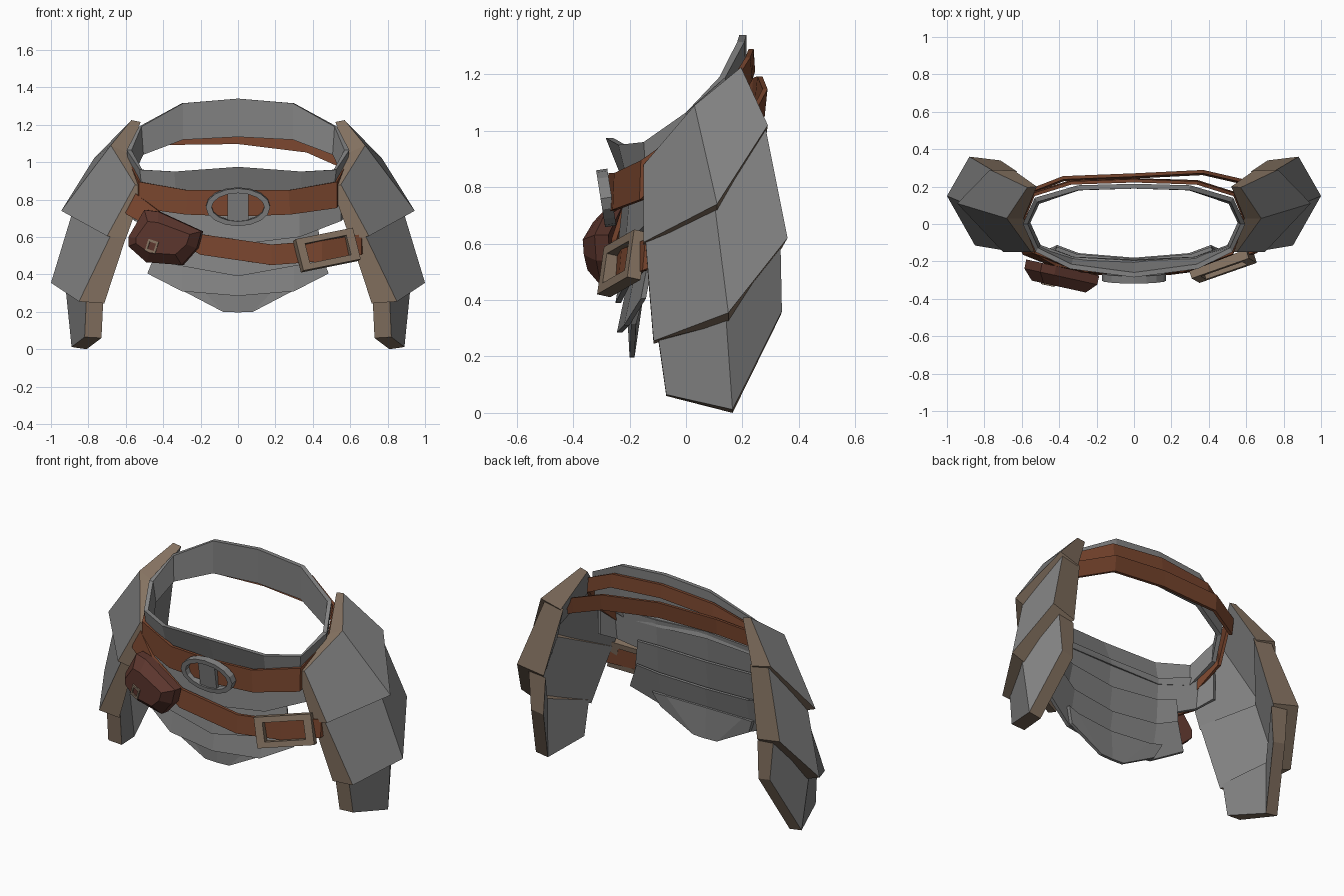
import bpy, bmesh, math
from mathutils import Vector, Matrix

if "Cube" in bpy.data.objects:
    bpy.data.objects.remove(bpy.data.objects["Cube"])


def material(name, rgb):
    m = bpy.data.materials.new(name)
    m.diffuse_color = (*rgb, 1)
    m.use_nodes = True
    m.node_tree.nodes["Principled BSDF"].inputs["Base Color"].default_value = m.diffuse_color
    return m


STEEL = material("steel grey", (0.22, 0.22, 0.22))
TAN = material("tan trim", (0.235, 0.17, 0.12))
LEATHER = material("brown leather", (0.19, 0.06, 0.027))
POUCH = material("dark leather", (0.105, 0.036, 0.026))


def finish(name, bm, mats):
    bmesh.ops.recalc_face_normals(bm, faces=bm.faces)
    me = bpy.data.meshes.new(name)
    bm.to_mesh(me)
    bm.free()
    for m in mats:
        me.materials.append(m)
    ob = bpy.data.objects.new(name, me)
    bpy.context.collection.objects.link(ob)
    return ob


def slab(name, outer, inner, mats, closed=False):
    """Thick sheet from matching outer and inner rows of points; its rim uses the last material."""
    bm = bmesh.new()
    o = [[bm.verts.new(p) for p in row] for row in outer]
    i = [[bm.verts.new(p) for p in row] for row in inner]
    rows, n = len(o), len(o[0])
    rim = len(mats) - 1
    for c in range(n if closed else n - 1):
        d = (c + 1) % n
        for r in range(rows - 1):
            for g in (o, i):
                bm.faces.new((g[r][c], g[r][d], g[r + 1][d], g[r + 1][c]))
        for r in (0, rows - 1):
            bm.faces.new((o[r][c], o[r][d], i[r][d], i[r][c])).material_index = rim
    if not closed:
        for c in (0, n - 1):
            for r in range(rows - 1):
                bm.faces.new((o[r][c], o[r + 1][c], i[r + 1][c], i[r][c])).material_index = rim
    return finish(name, bm, mats)


def inward(p, t):
    """Shift a point towards the middle of the oval waist."""
    n = Vector((p[0] / 0.36, p[1] / 0.06, 0)).normalized()
    return Vector(p) - n * t


def band(name, top, bottom, t, mat, closed=False):
    inner = [[inward(p, t) for p in row] for row in (top, bottom)]
    return slab(name, [top, bottom], inner, [mat], closed)


def mirrored(half, closed=False):
    """Points from the centre line outwards, completed on the -x side."""
    flip = [(-x, y, z) for x, y, z in half if x > 0]
    if closed:
        return half + flip[::-1]
    return flip[::-1] + half


# Waist ring, high at the back and low in front
ring_top = [(0, .215, 1.34), (.30, .207, 1.315), (.53, .14, 1.19), (.595, .0, 1.065),
            (.525, -.15, .96), (.34, -.24, .95), (0, -.285, .975)]
ring_low = [(0, .215, 1.135), (.30, .205, 1.12), (.52, .13, 1.04), (.58, .01, .94),
            (.51, -.14, .82), (.33, -.20, .79), (0, -.215, .80)]
band("waist_ring", mirrored(ring_top, True), mirrored(ring_low, True), .026, STEEL, True)

# Overlapping belly plates below the ring
band("belly_plate_top",
     mirrored([(0, -.215, .84), (.33, -.195, .83), (.56, -.11, .88), (.61, -.03, .93)]),
     mirrored([(0, -.245, .56), (.33, -.215, .60), (.55, -.125, .685), (.61, -.03, .73)]),
     .02, STEEL)
band("belly_plate_upper",
     mirrored([(0, -.205, .66), (.31, -.18, .68), (.42, -.14, .70)]),
     mirrored([(0, -.25, .39), (.33, -.22, .45), (.45, -.16, .51)]), .02, STEEL)
band("belly_plate_middle",
     mirrored([(0, -.20, .50), (.3, -.175, .52), (.42, -.13, .56)]),
     mirrored([(0, -.245, .285), (.30, -.22, .31), (.485, -.16, .405)]), .02, STEEL)
band("belly_plate_lower",
     mirrored([(0, -.21, .38), (.26, -.19, .39), (.34, -.17, .40)]),
     mirrored([(0, -.20, .197), (.08, -.20, .20), (.30, -.195, .315)]), .018, STEEL)

# Upper belt
upper = [(0, .24, 1.29), (.34, .228, 1.26), (.54, .165, 1.16), (.60, .03, 1.03),
         (.53, -.16, .895), (.27, -.255, .85), (0, -.275, .85)]
upper_low = [(0, .245, 1.21), (.34, .235, 1.18), (.545, .17, 1.07), (.60, .03, .92),
             (.53, -.165, .755), (.28, -.26, .72), (0, -.275, .71)]
band("upper_belt", mirrored(upper, True), mirrored(upper_low, True), .018, LEATHER, True)

# Slanted lower belt in two lengths that end under the hip plates, from centre points
back = [(.66, .195, .965), (.60, .23, 1.0), (.37, .283, 1.10), (0, .265, 1.145),
        (-.38, .25, 1.14), (-.56, .18, 1.085)]
front = [(.68, -.10, .58), (.66, -.15, .56), (.45, -.235, .525), (.18, -.27, .505),
         (-.2, -.27, .56), (-.42, -.23, .68), (-.57, -.16, .775), (-.61, -.08, .83)]
for name, path, h in (("back", back, .048), ("front", front, .055)):
    lean = [.025 if x < -.5 and y < 0 else 0 for x, y, z in path]
    band("lower_belt_" + name,
         [(x + k, y + .006, z + h) for (x, y, z), k in zip(path, lean)],
         [(x - k, y - .004, z - h) for (x, y, z), k in zip(path, lean)], .018, LEATHER)

# Layered hip plates: rows run front, ridge, back
plates = {
    "upper": ([[(.55, -.15, .88), (.68, .03, 1.09), (.57, .195, 1.225)],
               [(.70, -.15, .605), (.945, .11, .74), (.77, .29, 1.02)]],
              [[(.50, -.15, .87), (.59, .03, 1.05), (.52, .20, 1.215)],
               [(.60, -.15, .59), (.84, .11, .70), (.64, .285, .985)]]),
    "middle": ([[(.67, -.145, .63), (.88, .10, .75), (.745, .28, 1.02)],
                [(.85, -.115, .255), (1.0, .15, .355), (.88, .36, .62)]],
               [[(.595, -.145, .61), (.79, .10, .71), (.625, .28, .99)],
                [(.715, -.115, .245), (.90, .15, .32), (.715, .34, .585)]]),
    "lower": ([[(.81, -.10, .28), (.925, .14, .36), (.82, .335, .60)],
               [(.82, -.07, .065), (.89, .165, .012), (.80, .34, .36)]],
              [[(.72, -.10, .27), (.83, .14, .34), (.71, .33, .57)],
               [(.73, -.07, .06), (.81, .165, 0), (.72, .335, .345)]]),
}
for side, s in (("right", 1), ("left", -1)):
    for level, (outer, inner) in plates.items():
        o, i = [[[(s * x, y, z) for x, y, z in row] for row in g] for g in (outer, inner)]
        slab(f"hip_plate_{level}_{side}", o, i, [STEEL, TAN])


def pose(loc, yaw, roll, pitch):
    """Place a part with its front on local -y, angles in degrees."""
    yaw, roll, pitch = (math.radians(a) for a in (yaw, roll, pitch))
    return (Matrix.Translation(loc) @ Matrix.Rotation(yaw, 4, 'Z')
            @ Matrix.Rotation(pitch, 4, 'X') @ Matrix.Rotation(roll, 4, 'Y'))


def frame(name, outline, scale, depth, mat, mtx):
    """Flat frame with a hole, from a closed (x, z) outline."""
    loops = []
    for y in (-depth / 2, depth / 2):
        loops.append([(x, y, z) for x, z in outline])
        loops.append([(x * scale[0], y, z * scale[1]) for x, z in outline])
    ob = slab(name, [loops[0], loops[2]], [loops[1], loops[3]], [mat], True)
    ob.data.transform(mtx)
    return ob


def rect(w, h):
    return [(-w / 2, -h / 2), (w / 2, -h / 2), (w / 2, h / 2), (-w / 2, h / 2)]


# Oval centre buckle with an upright bar
oval = [(.172 * math.cos(a * math.pi / 8), .102 * math.sin(a * math.pi / 8)) for a in range(16)]
centre = pose((0, -.283, .762), 0, 0, 9)
frame("oval_buckle", oval, (.82, .75), .04, STEEL, centre)
bm = bmesh.new()
bmesh.ops.create_cube(bm, size=1, matrix=centre @ Matrix.Diagonal((.11, .022, .16, 1)))
finish("oval_buckle_bar", bm, [STEEL])

# Square side buckle, wrapping the belt
frame("square_buckle", rect(.33, .175), (.72, .62), .05, TAN,
      pose((.475, -.226, .53), 17, -11, -12))

# Belt pouch: rounded outline in three steps, the last one drawn in
outline = [(-.58, .60), (-.495, .745), (-.42, .735), (-.19, .63),
           (-.215, .54), (-.295, .45), (-.485, .465), (-.58, .55)]
cx, cz = -.385, .59
bm = bmesh.new()
loops = []
for sx, sz, out in ((1, 1, -.02), (1, 1, .03), (.74, .6, .085)):
    loop = []
    for x, z in outline:
        px = cx + (x - cx) * sx
        loop.append(bm.verts.new((px - out * .2, -.252 - .22 * (px - cx) - out * .97,
                                  cz + (z - cz) * sz)))
    loops.append(loop)
for a, b in zip(loops, loops[1:]):
    for k in range(8):
        j = (k + 1) % 8
        bm.faces.new((a[k], a[j], b[j], b[k]))
bm.faces.new(loops[0])
bm.faces.new(loops[-1])
finish("belt_pouch", bm, [POUCH])

# Small pouch clasp
frame("pouch_clasp", rect(.058, .066), (.62, .62), .016, TAN,
      pose((-.46, -.321, .55), -12.4, 18, 0))
